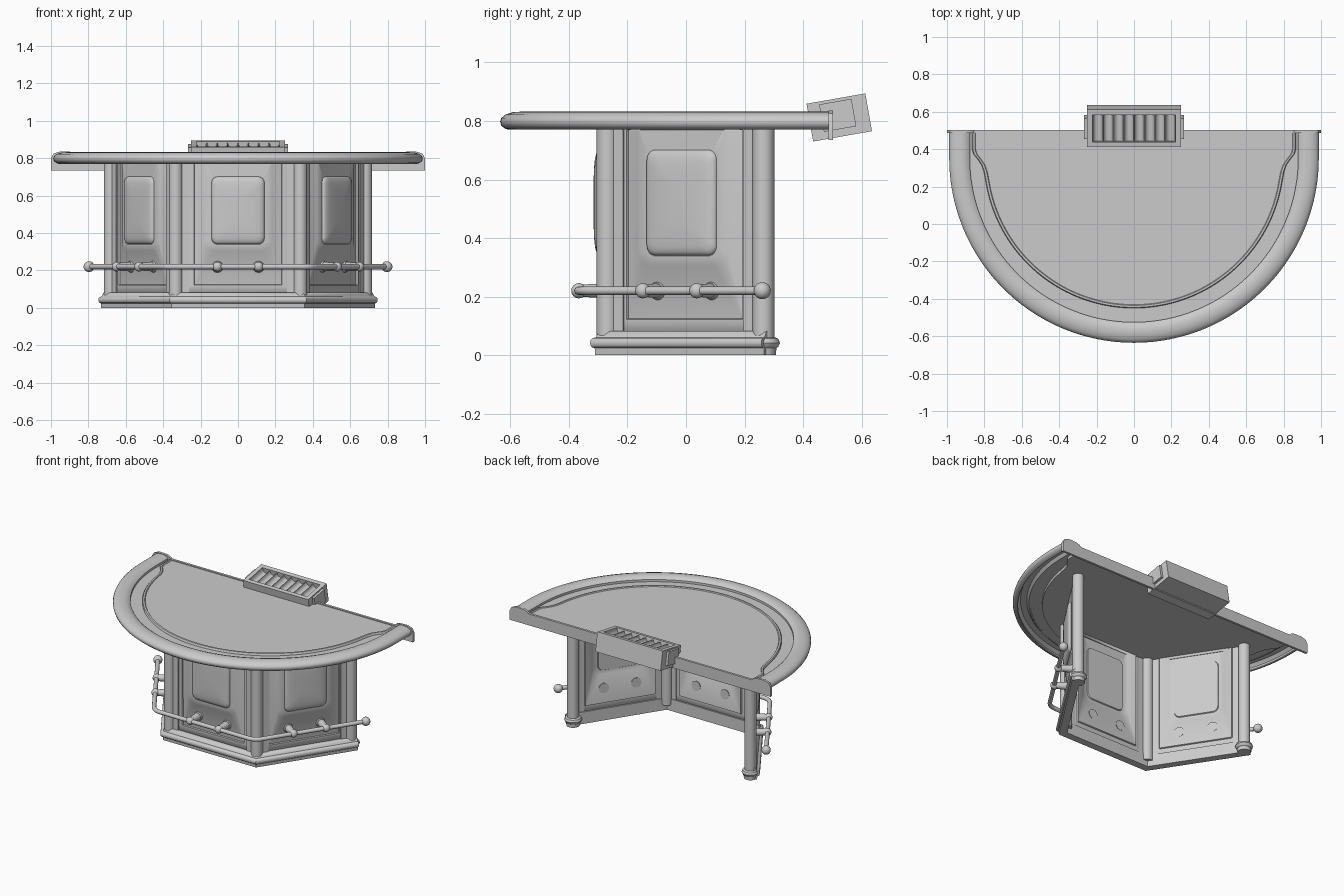
import bpy, bmesh
from math import sin, cos, pi, radians
from mathutils import Vector, Matrix

if "Cube" in bpy.data.objects:
    bpy.data.objects.remove(bpy.data.objects["Cube"])


def finish(name, bm):
    bmesh.ops.recalc_face_normals(bm, faces=bm.faces)
    me = bpy.data.meshes.new(name)
    bm.to_mesh(me)
    bm.free()
    ob = bpy.data.objects.new(name, me)
    bpy.context.collection.objects.link(ob)
    return ob


def loft(name, rings, cap_start=True, cap_end=True):
    """Skin a series of closed rings with equal point counts."""
    bm = bmesh.new()
    vs = [[bm.verts.new(p) for p in ring] for ring in rings]
    n = len(vs[0])
    for a, b in zip(vs, vs[1:]):
        for i in range(n):
            j = (i + 1) % n
            bm.faces.new((a[i], a[j], b[j], b[i]))
    if cap_start:
        bm.faces.new(vs[0])
    if cap_end:
        bm.faces.new(vs[-1])
    return finish(name, bm)


def offset(path, d):
    """Mitred outward offset of an open plan path."""
    out = []
    for i, p in enumerate(path):
        dirs = []
        if i > 0:
            dirs.append((p - path[i - 1]).normalized())
        if i < len(path) - 1:
            dirs.append((path[i + 1] - p).normalized())
        ns = [Vector((t.y, -t.x)) for t in dirs]
        m = sum(ns, Vector((0, 0))).normalized()
        out.append(p + m * d / m.dot(ns[0]))
    return out


def sweep(name, path, profile):
    lines = [(offset(path, d), z) for d, z in profile]
    return loft(name, [[(l[i].x, l[i].y, z) for l, z in lines] for i in range(len(path))])


def cyl(name, p, q, r1, r2=None, seg=24):
    p, q = Vector(p), Vector(q)
    rot = (q - p).to_track_quat('Z', 'Y').to_matrix().to_4x4()
    bm = bmesh.new()
    bmesh.ops.create_cone(bm, cap_ends=True, segments=seg, radius1=r1, radius2=r2 or r1,
                          depth=(q - p).length, matrix=Matrix.Translation((p + q) / 2) @ rot)
    return finish(name, bm)


def ball(name, p, r):
    bm = bmesh.new()
    bmesh.ops.create_uvsphere(bm, u_segments=20, v_segments=12, radius=r,
                              matrix=Matrix.Translation(p))
    return finish(name, bm)


def box(name, x, y, z, m=None):
    ob = loft(name, [[(x[0], y[0], k), (x[1], y[0], k), (x[1], y[1], k), (x[0], y[1], k)] for k in z])
    if m:
        ob.data.transform(m)
    return ob


# Table top: half-round rim (hollow underneath), sunken track and playing surface
CY, BACK = 0.353, 0.492
arc = [pi + pi * i / 96 for i in range(97)]
rim = ([Vector((-0.88, BACK))] + [Vector((0.88 * cos(a), CY + 0.88 * sin(a))) for a in arc]
       + [Vector((0.88, BACK))])
sweep("padded_rim", rim, [(-.002, .790), (-.002, .814), (.012, .825), (.035, .832), (.065, .83),
                          (.09, .822), (.104, .81), (.108, .798), (.104, .784), (.092, .774),
                          (.078, .77), (.074, .774), (.078, .79), (.06, .81), (.02, .81),
                          (.006, .79)])
loft("track", [[(p.x, p.y, z) for p in rim] for z in (.792, .799)])


def surface_edge(o, z):
    side = [(.866, BACK), (.866, .40), (.857, .372), (.835, .345), (.815, .315), (.803, .28)]
    a0 = radians(9)
    pts = [(-x + o, y) for x, y in side]
    for i in range(91):
        a = pi + a0 + (pi - 2 * a0) * i / 90
        pts.append(((.803 - o) * cos(a), CY + (.803 - o) * sin(a)))
    pts += [(x - o, y) for x, y in reversed(side)]
    return [(x, y, z) for x, y in pts]


loft("playing_surface", [surface_edge(0, .772), surface_edge(0, .808), surface_edge(.004, .813),
                         surface_edge(.015, .814), surface_edge(.019, .808)])

# Back board with raised ends that follow the rim
half = [(.855, .814), (.868, .826), (.89, .834), (.95, .836), (.985, .825), (1, .80), (1, .735)]
outline = half + [(-x, z) for x, z in reversed(half)]
loft("back_board", [[(x, y, z) for x, z in outline] for y in (.486, .502)])

# Chip tray, tilted forward
T = Matrix.Translation((0, .5235, .8125)) @ Matrix.Rotation(radians(10), 4, 'X')
box("tray_body", (-.25, .25), (-.102, .102), (-.066, .02), T)
for s in (-1, 1):
    box("tray_side", sorted((s * .222, s * .25)), (-.102, .102), (.02, .065), T)
    box("tray_ear", sorted((s * .25, s * .266)), (-.06, .052), (-.04, .055), T)
box("tray_front", (-.222, .222), (-.102, -.076), (.02, .065), T)
box("tray_rear", (-.222, .222), (.072, .102), (.02, .065), T)
w = .444 / 8
grooves = [(.222, .02), (-.222, .02)]
for k in range(8):
    for j in range(9):
        a = pi + pi * j / 8
        grooves.append((-.222 + w * (k + .5) + w * .46 * cos(a), .056 + w * .5 * sin(a)))
tray_grooves = loft("tray_grooves", [[(x, y, z) for x, z in grooves] for y in (-.078, .074)])
tray_grooves.data.transform(T)

# Pedestal: three walls on a folded plan
plan = [Vector(p) for p in ((-.68, .265), (-.333, -.268), (.333, -.268), (.68, .265))]
t_end = (plan[3] - plan[2]).normalized() * .03
plan_long = [plan[0] + Vector((-t_end.x, t_end.y)), plan[1], plan[2], plan[3] + t_end]
sweep("plinth", plan_long, [(-.008, 0), (.042, 0), (.044, .024), (.052, .026), (.058, .033),
                            (.060, .042), (.058, .051), (.052, .058), (.04, .061), (.03, .078),
                            (.024, .082), (-.008, .082)])
for p in plan:
    cyl("column", (p.x, p.y, .04), (p.x, p.y, .772), .037, seg=32)
for p in (plan[0], plan[3]):
    # Rounded plinth returns under the end columns
    zr = ((0, .042), (.024, .044), (.028, .05), (.042, .056), (.056, .05), (.061, .04))
    loft("plinth_end", [[(p.x + r * cos(pi * k / 16), p.y + r * sin(pi * k / 16), z)
                         for k in range(32)] for z, r in zr])

RAIL_OUT, RAIL_Z = .1, .22


def wall(P, Q):
    mid, t = (P + Q) / 2, (Q - P).normalized()
    n, h = Vector((t.y, -t.x)), (Q - P).length / 2

    def at(u, v, z):
        p = mid + t * u + n * v
        return Vector((p.x, p.y, z))

    def ring(hu, z0, z1, r, v, cu=0, rt=None):
        """Rounded rectangle on the wall; rt is the top corner radius."""
        rt = rt or r
        pts = []
        for k, (su, z, q) in enumerate(((1, z1 - rt, rt), (-1, z1 - rt, rt), (-1, z0 + r, r),
                                        (1, z0 + r, r))):
            for j in range(7):
                a = k * pi / 2 + pi / 2 * j / 6
                pts.append(at(cu + su * (hu - q) + q * cos(a), v, z + q * sin(a)))
        return pts

    # Wall shell: flat border, sloping field, bulging surround behind the cushion
    shell = loft("wall_panel", [ring(h, .05, .772, .002, .004), ring(.238, .12, .771, .003, .004),
                                ring(.235, .123, .770, .003, -.005),
                                ring(.182, .30, .769, .05, .014, rt=.003),
                                ring(.172, .31, .768, .045, .020, rt=.003),
                                ring(.143, .337, .703, .036, .021),
                                ring(.14, .341, .70, .034, .014)], cap_start=False)
    mod = shell.modifiers.new("thickness", 'SOLIDIFY')
    mod.thickness, mod.offset = .006, 0
    loft("cushion", [ring(.142, .34, .702, .034, .015), ring(.141, .341, .701, .034, .026),
                     ring(.137, .345, .697, .034, .033), ring(.128, .354, .688, .032, .039),
                     ring(.112, .37, .672, .03, .043), ring(.085, .40, .642, .025, .046),
                     ring(.04, .45, .592, .02, .048)])
    for s in (-1, 1):
        loft("pilaster", [ring(.022, .075, .771, .004, v, s * (h - .05)) for v in (-.002, .014)])
        # Foot rail brackets
        u = s * .11
        cyl("bracket_flange", at(u, -.003, RAIL_Z), at(u, .02, RAIL_Z), .034, .027)
        cyl("bracket_arm", at(u, .018, RAIL_Z), at(u, RAIL_OUT, RAIL_Z), .025, .020)
        ball("bracket_cap", at(u, RAIL_OUT - .002, RAIL_Z), .026)


for P, Q in zip(plan, plan[1:]):
    wall(P, Q)

# Foot rail with softened corners and ball ends
corners = offset([plan[0] + Vector((-t_end.x, t_end.y)) * 2, plan[1], plan[2],
                  plan[3] + t_end * 2], RAIL_OUT)
pts = [corners[0]]
for i in (1, 2):
    c = corners[i]
    a = c + (corners[i - 1] - c).normalized() * .05
    b = c + (corners[i + 1] - c).normalized() * .05
    pts += [a.lerp(c, k / 6).lerp(c.lerp(b, k / 6), k / 6) for k in range(7)]
pts.append(corners[3])
circle = [(.014 * cos(2 * pi * k / 16), RAIL_Z + .014 * sin(2 * pi * k / 16)) for k in range(16)]
sweep("foot_rail", pts, circle)
for p in (pts[0], pts[-1]):
    ball("rail_end", (p.x, p.y, RAIL_Z), .029)

# Smooth shading with crisp edges
bpy.ops.object.select_all(action='SELECT')
bpy.context.view_layer.objects.active = bpy.context.collection.objects[0]
bpy.ops.object.shade_smooth_by_angle(angle=radians(40))
